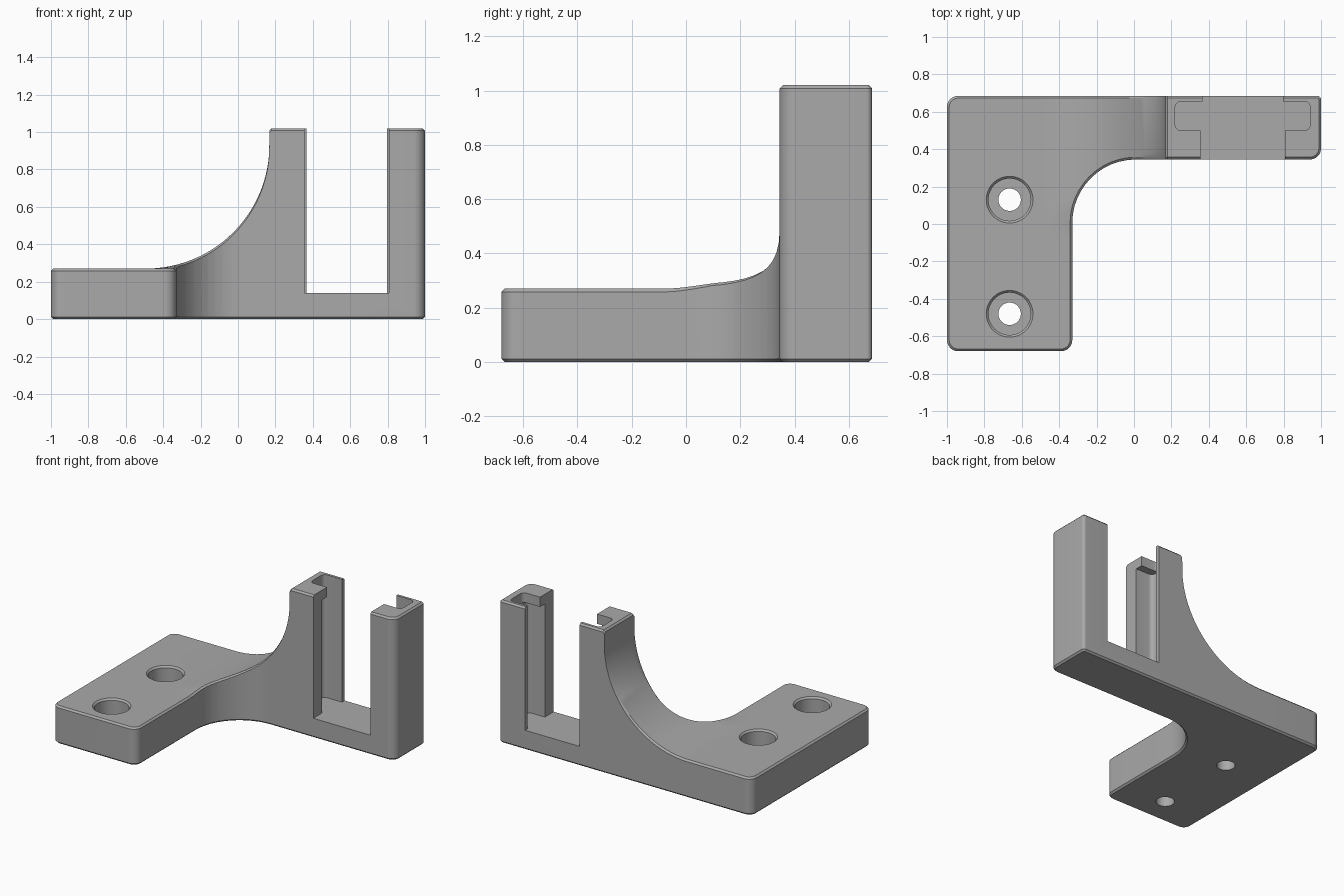
import bpy, bmesh
from math import sin, cos, radians, pi, sqrt

cube = bpy.data.objects.get("Cube")
if cube:
    bpy.data.objects.remove(cube, do_unlink=True)

CH = 0.012            # chamfer size
PLATE, TOP = 0.27, 1.02
POST_X = 0.168        # outer face of the inner post
R = 0.66              # sweep from plate up to post
ARC_X = POST_X - R

grey = bpy.data.materials.new("plain_grey")
grey.use_nodes = True
grey.diffuse_color = (0.4, 0.4, 0.4, 1)
grey.node_tree.nodes["Principled BSDF"].inputs["Base Color"].default_value = (0.4, 0.4, 0.4, 1)


def make_object(name, bm):
    bmesh.ops.recalc_face_normals(bm, faces=bm.faces)
    mesh = bpy.data.meshes.new(name)
    bm.to_mesh(mesh)
    bm.free()
    mesh.materials.append(grey)
    obj = bpy.data.objects.new(name, mesh)
    bpy.context.collection.objects.link(obj)
    return obj


def stack(bm, rings):
    """Close a stack of equal-length point rings into a solid."""
    loops = [[bm.verts.new(p) for p in ring] for ring in rings]
    n = len(loops[0])
    for a, b in zip(loops, loops[1:]):
        for i in range(n):
            j = (i + 1) % n
            bm.faces.new((a[i], a[j], b[j], b[i]))
    return [bm.faces.new(loops[0]), bm.faces.new(loops[-1])]


# Plan corners: x, y, inward x, inward y, radius, start angle, concave
CORNERS = [
    (-1, -0.68, 1, 1, 0.06, 180, False),
    (-0.33, -0.68, -1, 1, 0.06, 270, False),
    (-0.33, 0.345, -1, 1, 0.34, 180, True),
    (1, 0.345, -1, 1, 0.06, 270, False),
    (1, 0.685, -1, -1, 0.02, 0, False),
    (-1, 0.685, 1, -1, 0.06, 90, False),
]


def outline(inset, z, steps=12):
    pts = []
    for x, y, sx, sy, r, start, concave in CORNERS:
        side = -1 if concave else 1
        cx, cy = x + side * sx * r, y + side * sy * r
        rad = r - side * inset
        for i in range(steps + 1):
            a = radians(start + side * 90 * i / steps)
            pts.append((cx + rad * cos(a), cy + rad * sin(a), z))
    return pts


def height(x, y):
    if x >= POST_X - 0.0001:
        return TOP - max(0, CH - (x - POST_X))
    if x <= ARC_X:
        return PLATE
    rise = R - sqrt(max(0, R * R - (x - ARC_X) ** 2))
    if x < -0.32:     # the sweep dies out along the plate
        t = min(1, max(0, (y + 0.08) / 0.2))
        rise *= t * t * (3 - 2 * t)
    return PLATE + rise


# Bracket body: chamfered plan prism whose top follows the sweep
bm = bmesh.new()
caps = stack(bm, [outline(CH, 0), outline(0, CH), outline(0, TOP - CH), outline(CH, TOP)])
bmesh.ops.triangulate(bm, faces=caps)


def slice_at(co, no):
    geom = bm.verts[:] + bm.edges[:] + bm.faces[:]
    bmesh.ops.bisect_plane(bm, geom=geom, dist=1e-6, plane_co=co, plane_no=no)


for i in range(25):
    slice_at((ARC_X + R * sin(radians(90 * i / 24)), 0, 0), (1, 0, 0))
slice_at((POST_X + CH, 0, 0), (1, 0, 0))
for y in (-0.08, -0.03, 0.02, 0.07, 0.12):
    slice_at((0, y, 0), (0, 1, 0))
for v in bm.verts:
    if v.co.z > 0.5:
        v.co.z = height(v.co.x, v.co.y) - (TOP - v.co.z)
bmesh.ops.triangulate(bm, faces=bm.faces)
body = make_object("mounting_bracket", bm)


# Channel cutter: gap between the posts with a pocket into each
def channel(name, front, z0, z1):
    half = [(0.355, 0.25), (0.355, front), (0.22, front), (0.22, 0.655),
            (0.365, 0.655), (0.365, 0.8)]
    other = [(1.162 - x, y) for x, y in reversed(half)]
    pts = half + other
    bm = bmesh.new()
    stack(bm, [[(x, y, z) for x, y in pts] for z in (z0, z1)])
    corners = [e for e in bm.edges
               if abs(e.verts[0].co.z - e.verts[1].co.z) > 0.01
               and abs(e.verts[0].co.x - 0.581) > 0.3]
    bmesh.ops.bevel(bm, geom=corners, offset=0.03, segments=5, profile=0.5,
                    affect='EDGES')
    return make_object(name, bm)


# Screw hole cutter: through hole, counterbore and rim chamfer
def screw_hole(name, x, y, n=48):
    profile = [(0.06, -0.1), (0.06, 0.13), (0.113, 0.13), (0.113, PLATE - CH),
               (0.113 + CH, PLATE), (0.113 + 4 * CH, PLATE + 3 * CH)]
    bm = bmesh.new()
    stack(bm, [[(x + r * cos(2 * pi * i / n), y + r * sin(2 * pi * i / n), z)
                for i in range(n)] for r, z in profile])
    return make_object(name, bm)


cutters = [
    channel("channel_cutter", 0.445, 0.14, 0.95),
    channel("channel_mouth_cutter", 0.5, 0.9, 1.2),
    screw_hole("back_hole_cutter", -0.665, 0.13),
    screw_hole("front_hole_cutter", -0.665, -0.48),
]

bpy.ops.object.select_all(action='DESELECT')
bpy.context.view_layer.objects.active = body
body.select_set(True)
for cutter in cutters:
    cutter.hide_render = True
    mod = body.modifiers.new(cutter.name, 'BOOLEAN')
    mod.operation = 'DIFFERENCE'
    mod.solver = 'EXACT'
    mod.object = cutter
    bpy.ops.object.modifier_apply(modifier=mod.name)
    bpy.data.objects.remove(cutter, do_unlink=True)

bpy.ops.object.shade_smooth_by_angle(angle=radians(30))
